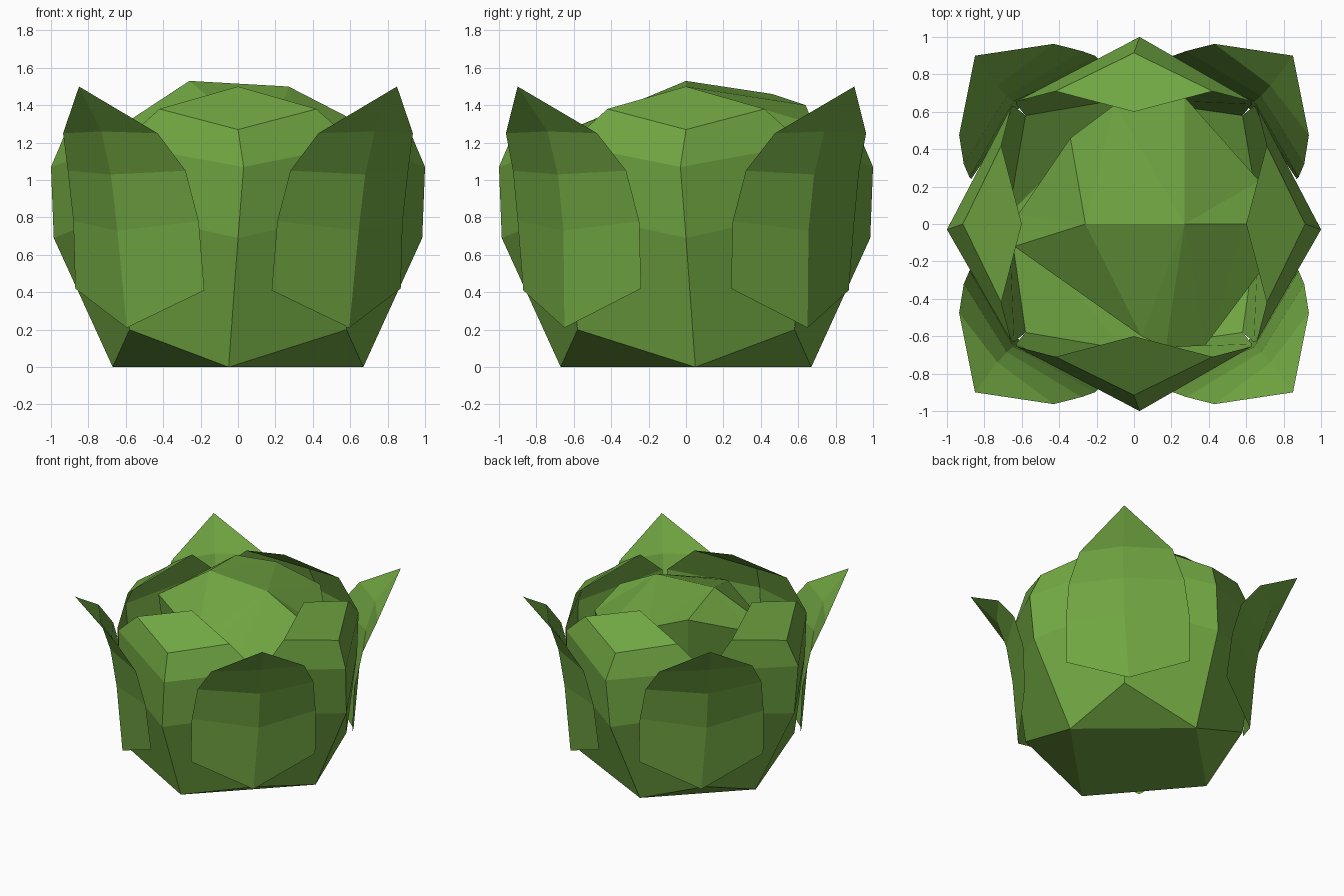
import bpy, bmesh
from mathutils import Vector

if "Cube" in bpy.data.objects:
    bpy.data.objects.remove(bpy.data.objects["Cube"])

green = bpy.data.materials.new("leaf green")
green.diffuse_color = (0.165, 0.385, 0.055, 1)
green.use_nodes = True
green.node_tree.nodes["Principled BSDF"].inputs["Base Color"].default_value = green.diffuse_color


def build(name, verts, faces, centre=(0, 0, 0.75)):
    """Flat-shaded mesh with every face turned away from the plant's centre."""
    bm = bmesh.new()
    vs = [bm.verts.new(v) for v in verts]
    for f in faces:
        face = bm.faces.new([vs[i] for i in f])
        face.normal_update()
        if face.normal.dot(face.calc_center_median() - Vector(centre)) < 0:
            face.normal_flip()
    me = bpy.data.meshes.new(name)
    bm.to_mesh(me)
    bm.free()
    me.materials.append(green)
    ob = bpy.data.objects.new(name, me)
    bpy.context.collection.objects.link(ob)
    return ob


def strips(rows):
    """Quads between rows of three points, split along the middle rib."""
    return [(3*r + c, 3*r + c + 1, 3*r + c + 4, 3*r + c + 3)
            for r in range(rows - 1) for c in range(2)]


# Inner petals: front one, carried to the other sides by swaps and mirrors
rib = [(-.05, -.67, 0), (0, -.985, .69), (.03, -1, 1.07), (0, -.915, 1.27)]
edge = [(.58, -.58, .2), (.63, -.64, .83), (.63, -.655, 1.19), (.42, -.71, 1.38)]
petal = []
for c, e in zip(rib, edge):
    petal += [(-e[0], e[1], e[2]), c, e]
petal.append((0, -.6, 1.5))
petal_faces = strips(4) + [(9, 10, 11, 12)]
sides = {
    "front": lambda x, y, z: (x, y, z),
    "right": lambda x, y, z: (-y, -x, z),
    "back": lambda x, y, z: (x, -y, z),
    "left": lambda x, y, z: (y, -x, z),
}
for side, move in sides.items():
    build(side + "_inner_petal", [move(*p) for p in petal], petal_faces)

# Base: flat diamond with a sloping triangle at each corner
base = [move(*rib[0]) for move in sides.values()]
base += [(.58, -.58, .2), (.58, .58, .2), (-.58, .58, .2), (-.58, -.58, .2)]
build("base", base, [(0, 1, 2, 3)] + [(i, (i + 1) % 4, i + 4) for i in range(4)])

# Outer leaves on the diagonals
leaf = [(.18, -.87, .41), (.595, -.65, .21), (.87, -.24, .42),
        (.21, -.90, .78), (.645, -.655, .73), (.88, -.25, .78),
        (.28, -.925, 1.05), (.68, -.685, 1.03), (.91, -.32, 1.05),
        (.43, -.963, 1.25), (.73, -.74, 1.26), (.935, -.475, 1.25),
        (.85, -.9, 1.5)]
for sx, h in ((1, "right"), (-1, "left")):
    for sy, d in ((1, "front"), (-1, "back")):
        build(f"{d}_{h}_outer_leaf", [(sx*x, sy*y, z) for x, y, z in leaf],
              strips(4) + [(9, 10, 12), (10, 11, 12)])

# Heart: folded cap along a ridge, with a skirt running down inside the petals
ridge = [(-.26, 0, 1.53), (.27, 0, 1.50), (.60, 0, 1.33)]
rim = [(.68, -.25, 1.18), (.38, -.65, 1.15), (.17, -.66, 1.24), (.04, -.60, 1.28),
       (-.64, -.12, 1.28), (-.62, .05, 1.28), (-.34, .46, 1.46), (-.10, .64, 1.40),
       (.27, .68, 1.30), (.67, .23, 1.18)]
n = len(rim)
skirt = [(x*.85, y*.85, .6) for x, y, z in rim]
cap = [(2, 3, 4), (1, 2, 4), (1, 4, 5), (1, 5, 6), (0, 1, 6), (0, 6, 7), (0, 7, 8),
       (0, 8, 9), (0, 9, 10), (0, 10, 1), (1, 10, 11), (1, 11, 12), (1, 12, 2), (2, 12, 3)]
walls = [(3 + i, 3 + (i + 1) % n, 3 + n + (i + 1) % n, 3 + n + i) for i in range(n)]
build("heart", ridge + rim + skirt, cap + walls)
